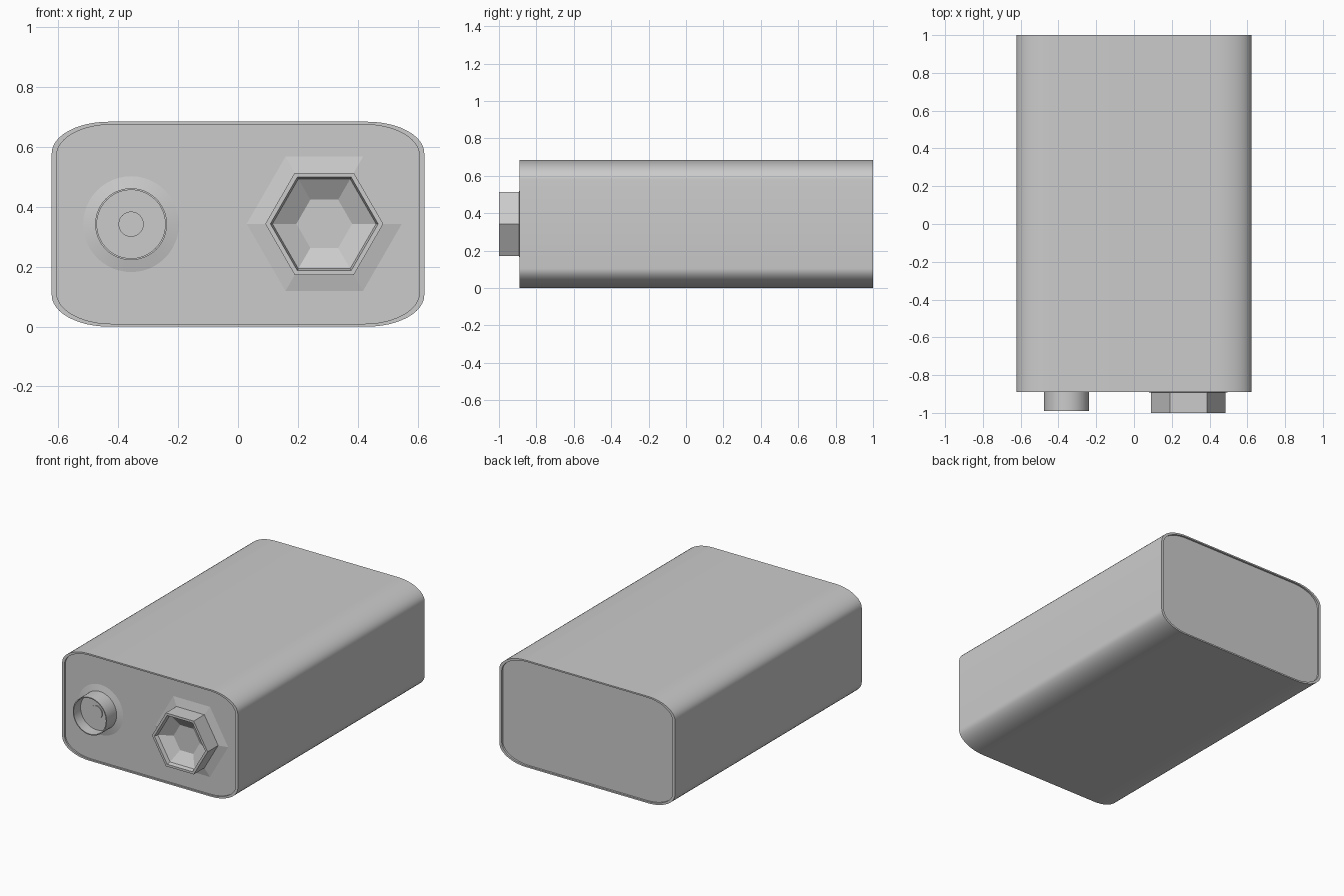
import bpy, bmesh
from math import sin, cos, pi, radians

if "Cube" in bpy.data.objects:
    bpy.data.objects.remove(bpy.data.objects["Cube"])


def loft(name, ring, stages, centre, smooth=True, start_cap=False):
    """Skin scaled copies of an xz outline at (scale, y) stages, capping the last."""
    bm = bmesh.new()
    cx, cz = centre
    loops = [[bm.verts.new((cx + x * s, y, cz + z * s)) for x, z in ring]
             for s, y in stages]
    n = len(ring)
    for a, b in zip(loops, loops[1:]):
        for i in range(n):
            j = (i + 1) % n
            bm.faces.new((a[i], a[j], b[j], b[i]))
    bm.faces.new(loops[-1])
    if start_cap:
        bm.faces.new(loops[0][::-1])
    mesh = bpy.data.meshes.new(name)
    bm.to_mesh(mesh)
    bm.free()
    ob = bpy.data.objects.new(name, mesh)
    bpy.context.collection.objects.link(ob)
    if smooth:
        bpy.ops.object.select_all(action='DESELECT')
        ob.select_set(True)
        bpy.context.view_layer.objects.active = ob
        bpy.ops.object.shade_smooth_by_angle(angle=radians(30))
    return ob


def circle(n):
    return [(cos(2 * pi * i / n), sin(2 * pi * i / n)) for i in range(n)]


def rounded_box(hx, hz, rx, rz, steps=12):
    pts = []
    for k, (sx, sz) in enumerate([(1, 1), (-1, 1), (-1, -1), (1, -1)]):
        for i in range(steps + 1):
            a = pi / 2 * (k + i / steps)
            pts.append((sx * (hx - rx) + rx * cos(a), sz * (hz - rz) + rz * sin(a)))
    return pts


PLATE = -0.88

# Case with slightly raised rims around recessed end plates
loft("battery_case", rounded_box(0.622, 0.342, 0.19, 0.105),
     [(0.973, 0.988), (0.973, 1.0), (1, 1.0), (1, -0.89), (0.973, -0.89), (0.973, PLATE)],
     (0, 0.342), start_cap=True)

# Round terminal: shallow skirt, cup wall, floor and small centre boss
loft("round_terminal", circle(48),
     [(0.16, PLATE), (0.12, -0.889), (0.12, -0.99), (0.114, -0.99),
      (0.114, -0.92), (0.042, -0.92), (0.042, -0.926)],
     (-0.357, 0.342))

# Hexagonal terminal: flared skirt, thin rim, tapered socket
loft("hex_terminal", circle(6),
     [(0.259, PLATE), (0.197, -0.893), (0.197, -1.0), (0.18, -1.0),
      (0.173, -0.975), (0.093, -0.93)],
     (0.288, 0.343), smooth=False)
